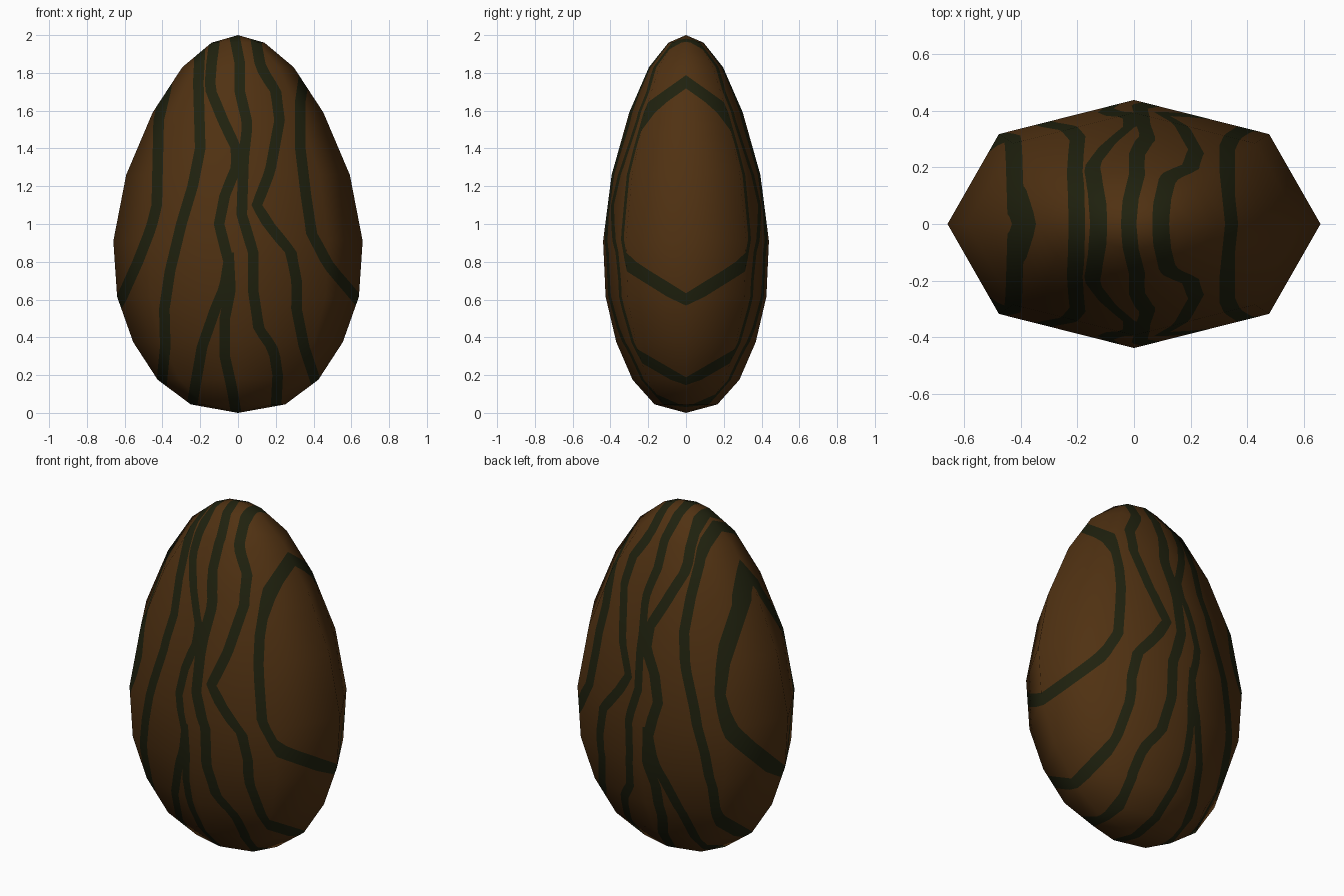
import bpy, bmesh, math
from mathutils import Vector

if "Cube" in bpy.data.objects:
    bpy.data.objects.remove(bpy.data.objects["Cube"])

# Egg profile: (height, half width) from top pole to bottom pole
PROFILE = [(2.0, 0), (1.96, 0.14), (1.83, 0.295), (1.59, 0.452), (1.26, 0.592), (0.91, 0.66),
           (0.615, 0.64), (0.375, 0.555), (0.175, 0.425), (0.045, 0.25), (0.0, 0)]
DEPTH = 0.665   # y half width relative to x

# Stripe centre lines as (x, z), seen from the front and running through to the back
STRIPES = [
    [(-.36, 1.85), (-.38, 1.72), (-.42, 1.55), (-.43, 1.1), (-.46, .98), (-.53, .8), (-.62, .6), (-.8, .3)],
    [(-.2, 1.95), (-.21, 1.75), (-.2, 1.4), (-.24, 1.2), (-.3, 1.0), (-.36, .75), (-.39, .55),
     (-.385, .35), (-.42, .0)],
    [(-.12, 2.0), (-.14, 1.85), (-.15, 1.72), (-.08, 1.55), (-.01, 1.4), (-.01, 1.3), (-.07, 1.15),
     (-.1, 1.0), (-.05, .8), (-.07, .67), (-.12, .55), (-.19, .35), (-.22, .18), (-.25, .0)],
    [(-.05, .85), (-.04, .65), (-.07, .5), (-.07, .3), (-.03, .12), (-.01, .0)],
    [(-.02, 2.0), (.01, 1.85), (.01, 1.7), (.05, 1.53), (.03, 1.35), (.02, 1.05), (.08, .85),
     (.08, .65), (.11, .45), (.19, .33), (.21, .2), (.2, .0)],
    [(.09, 2.0), (.12, 1.83), (.2, 1.7), (.22, 1.55), (.17, 1.28), (.1, 1.1), (.16, 1.0),
     (.28, .85), (.31, .7), (.31, .55), (.35, .35), (.45, .05)],
    [(.36, 1.85), (.33, 1.65), (.33, 1.4), (.36, 1.15), (.39, .95), (.48, .78), (.65, .58), (.85, .35)],
]
STEP = 0.05
HALF = 0.028


def centre(path, z):
    """x of a stripe at height z."""
    for (xa, za), (xb, zb) in zip(path, path[1:]):
        if zb <= z <= za:
            return xa + (xb - xa) * (za - z) / (za - zb)
    return path[0][0] if z > path[0][1] else path[-1][0]


def edges(path, z):
    """Left and right stripe edge at height z, widened where the stripe slants."""
    slope = (centre(path, z + 0.04) - centre(path, z - 0.04)) / 0.08
    h = HALF * math.hypot(1, slope)
    c = centre(path, z)
    return c - h, c + h


def cut(bm, geom, co, no):
    return bmesh.ops.bisect_plane(bm, geom=geom, dist=1e-5, plane_co=co, plane_no=no)["geom"]


def material(name, rgb):
    m = bpy.data.materials.new(name)
    m.diffuse_color = (*rgb, 1)
    m.use_nodes = True
    m.node_tree.nodes["Principled BSDF"].inputs["Base Color"].default_value = m.diffuse_color
    return m


# Egg body: an eight sided sphere reshaped by the profile
bm = bmesh.new()
bmesh.ops.create_uvsphere(bm, u_segments=8, v_segments=10, radius=1)
for v in bm.verts:
    z, r = PROFILE[round(math.acos(max(-1, min(1, v.co.z))) * 10 / math.pi)]
    a = math.atan2(v.co.y, v.co.x)
    if round(a / (math.pi / 4)) % 2:
        r *= 1.025
    v.co = (r * math.cos(a), r * DEPTH * math.sin(a), z)
bm.normal_update()

# Remember the smooth normals so the stripe cuts do not change the shading
layer = bm.verts.layers.float_vector.new("smooth_normal")
for v in bm.verts:
    v[layer] = v.normal

# Horizontal cuts, then slanted stripe edges inside each slab
levels = [i * STEP for i in range(round(2 / STEP) + 1)]
for z in levels[1:-1]:
    cut(bm, bm.verts[:] + bm.edges[:] + bm.faces[:], (0, 0, z), (0, 0, 1))
slabs = [[] for _ in levels]
for f in bm.faces:
    slabs[int(f.calc_center_median().z / STEP)].append(f)
for i, z in enumerate(levels[:-1]):
    faces = slabs[i]
    geom = list({e for f in faces for e in f.edges}) + list({v for f in faces for v in f.verts}) + faces
    active = [p for p in STRIPES if p[-1][1] - 0.001 <= z and z + STEP <= p[0][1] + 0.001]
    spans = [(edges(p, z), edges(p, z + STEP)) for p in active]
    for low, high in spans:
        for a, b in zip(low, high):
            geom = cut(bm, geom, (a, 0, z), (STEP, 0, a - b))
    # Colour the faces that lie between the two edges of any stripe
    for f in geom:
        if isinstance(f, bmesh.types.BMFace):
            c = f.calc_center_median()
            t = (c.z - z) / STEP
            f.material_index = int(any(
                lo[0] + (hi[0] - lo[0]) * t < c.x < lo[1] + (hi[1] - lo[1]) * t for lo, hi in spans))

for f in bm.faces:
    f.smooth = True
normals = [(Vector(v[layer]) if Vector(v[layer]).length > 0.1 else v.normal).normalized() for v in bm.verts]
bm.verts.layers.float_vector.remove(layer)

mesh = bpy.data.meshes.new("striped_egg")
bm.to_mesh(mesh)
bm.free()
mesh.materials.append(material("brown shell", (0.08, 0.031, 0.006)))
mesh.materials.append(material("dark green stripe", (0.014, 0.0155, 0.0045)))
mesh.normals_split_custom_set_from_vertices(normals)
egg = bpy.data.objects.new("striped_egg", mesh)
bpy.context.collection.objects.link(egg)
